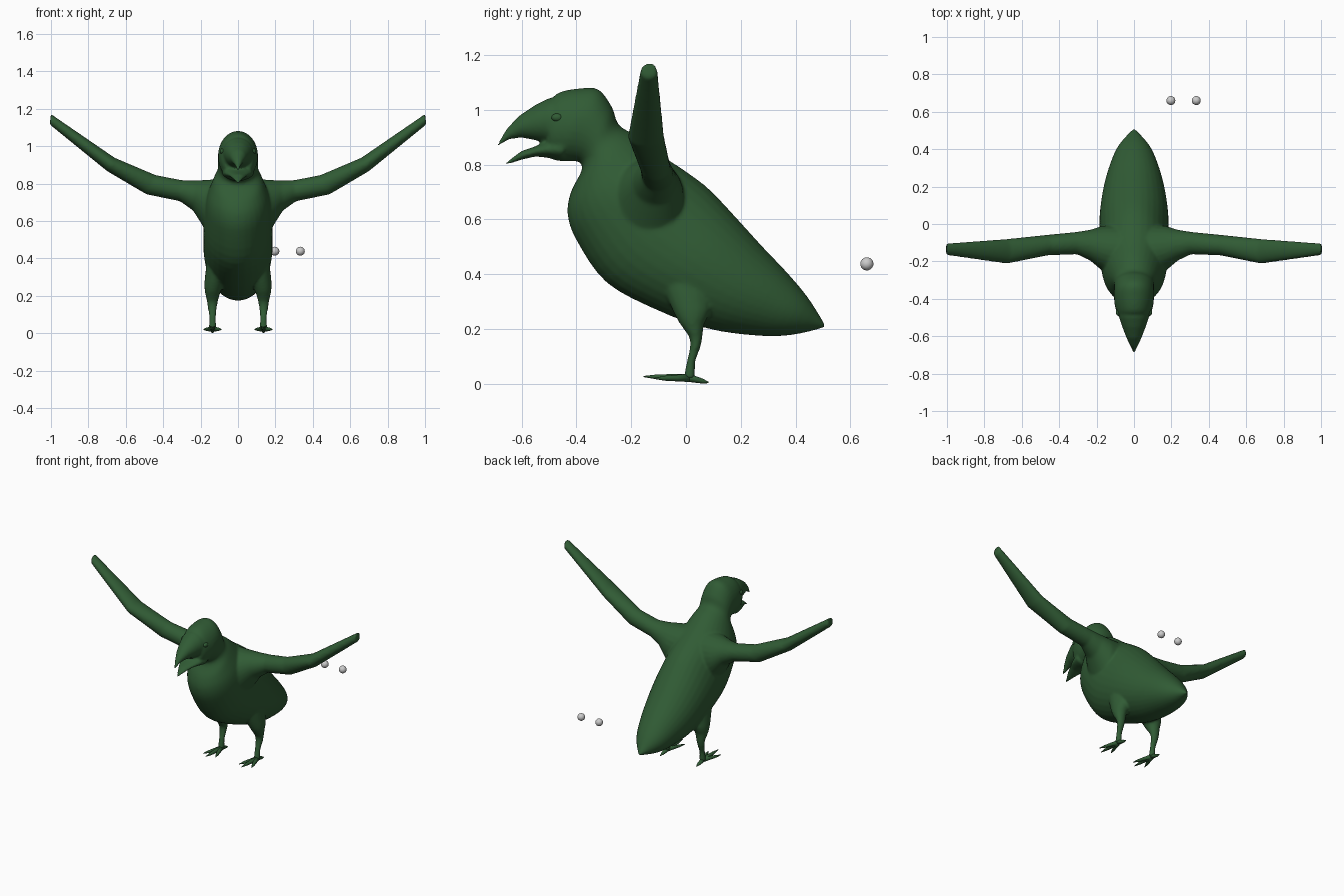
import bpy, bmesh, math
from mathutils import Vector

if "Cube" in bpy.data.objects:
    bpy.data.objects.remove(bpy.data.objects["Cube"])

green = bpy.data.materials.new("dark_green")
green.diffuse_color = (0.03, 0.105, 0.035, 1)
green.use_nodes = True
green.node_tree.nodes["Principled BSDF"].inputs["Base Color"].default_value = green.diffuse_color


def smooth_rings(rings, steps):
    """Catmull-Rom interpolation between rings (top, bottom, half width)."""
    flat = [list(t) + list(b) + [w] for t, b, w in rings]
    out = []
    for i in range(len(flat) - 1):
        p0, p1, p2 = flat[max(i - 1, 0)], flat[i], flat[i + 1]
        p3 = flat[min(i + 2, len(flat) - 1)]
        for k in range(steps):
            u = k / steps
            out.append([0.5 * (2 * b + (c - a) * u + (2 * a - 5 * b + 4 * c - d) * u * u
                               + (3 * b - a - 3 * c + d) * u ** 3)
                        for a, b, c, d in zip(p0, p1, p2, p3)])
    out.append(flat[-1])
    return [(f[0:3], f[3:6], f[6]) for f in out]


def loft(name, rings, side, n=24, steps=1):
    """Skin of ellipses, each spanned by a top point, a bottom point and a half width."""
    bm = bmesh.new()
    side = Vector(side)
    loops = []
    for t, b, w in smooth_rings(rings, steps):
        t, b = Vector(t), Vector(b)
        c, h = (t + b) / 2, (t - b) / 2
        loops.append([bm.verts.new(c + h * math.cos(a) + side * w * math.sin(a))
                      for a in (2 * math.pi * i / n for i in range(n))])
    for l0, l1 in zip(loops, loops[1:]):
        for i in range(n):
            j = (i + 1) % n
            bm.faces.new((l0[i], l0[j], l1[j], l1[i]))
    bm.faces.new(loops[0])
    bm.faces.new(loops[-1])
    bmesh.ops.recalc_face_normals(bm, faces=bm.faces)
    me = bpy.data.meshes.new(name)
    bm.to_mesh(me)
    bm.free()
    for p in me.polygons:
        p.use_smooth = True
    me.materials.append(green)
    ob = bpy.data.objects.new(name, me)
    bpy.context.collection.objects.link(ob)
    return ob


def profile(rows):
    """Rows of top y, top z, bottom y, bottom z, half width on the centre plane."""
    return [((0, r[0], r[1]), (0, r[2], r[3]), r[4]) for r in rows]


X, Y = (1, 0, 0), (0, 1, 0)

# Trunk, neck and head
body = loft("bird_body", profile([
    (-.49, 1.04, -.51, .84, .078), (-.46, 1.065, -.49, .82, .092),
    (-.39, 1.078, -.45, .812, .105), (-.32, 1.075, -.42, .812, .107),
    (-.27, 1.01, -.39, .81, .107), (-.245, .945, -.38, .78, .11),
    (-.18, .905, -.42, .70, .135), (-.09, .835, -.432, .62, .165),
    (0, .775, -.40, .525, .178), (.085, .71, -.29, .37, .184),
    (.18, .61, -.10, .267, .184), (.28, .50, .08, .202, .165),
    (.37, .405, .25, .177, .13), (.445, .315, .38, .178, .085),
    (.51, .212, .508, .206, .005)]), X, 32, 4)

# Open beak
upper = loft("upper_beak", profile([
    (-.44, 1.05, -.44, .88, .088), (-.50, 1.043, -.50, .88, .08),
    (-.55, 1.018, -.545, .888, .064), (-.61, .978, -.60, .899, .042),
    (-.655, .93, -.645, .893, .022), (-.69, .872, -.686, .866, .005)]), X)
lower = loft("lower_beak", profile([
    (-.45, .90, -.45, .814, .088), (-.51, .885, -.51, .826, .074),
    (-.55, .867, -.55, .83, .056), (-.60, .85, -.60, .818, .034),
    (-.66, .806, -.66, .798, .006)]), X)

parts = [body, upper, lower]
for s, tag in ((1, "left"), (-1, "right")):
    # Raised wing: top x, z, bottom x, z, centre y, half depth
    wing = [(1.0, 1.172, 1.007, 1.115, -.135, .031), (.66, .938, .70, .866, -.146, .066),
            (.44, .845, .49, .742, -.113, .055), (.30, .818, .31, .705, -.102, .06),
            (.23, .816, .24, .655, -.113, .082), (.16, .82, .18, .56, -.13, .12),
            (.04, .83, .06, .48, -.15, .15)]
    parts.append(loft(tag + "_wing", [((s * a, y, b), (s * c, y, d), w)
                                      for a, b, c, d, y, w in wing], Y))
    # Leg: x, y, z, y radius, x radius
    leg = [(.11, .0, .36, .09, .06), (.127, .02, .27, .07, .053), (.135, .022, .22, .045, .042),
           (.137, .036, .17, .024, .03), (.137, .033, .13, .019, .024),
           (.136, .018, .08, .016, .018), (.136, .012, .02, .021, .021)]
    parts.append(loft(tag + "_leg", [((s * x, y - r, z), (s * x, y + r, z), w)
                                     for x, y, z, r, w in leg], X, 16, 2))
    # Three front toes and one hind toe
    for i, (tx, ty, tz) in enumerate([(.135, -.155, .027), (.09, -.115, .02),
                                      (.183, -.115, .02), (.137, .083, .005)]):
        start, end = Vector((.136, .012, .022)), Vector((tx, ty, tz))
        rows = []
        for u, r in ((0, .015), (.35, .012), (.7, .009), (1, .002)):
            p = start.lerp(end, u)
            p.z = max(p.z, r)
            rows.append(((s * p.x, p.y, p.z + r), (s * p.x, p.y, p.z - r), r * 1.1))
        loft(f"{tag}_toe_{i + 1}", rows, X, 8)

# Fuse trunk, beak, wings and legs into one soft skin
bpy.ops.object.select_all(action='DESELECT')
for ob in parts:
    ob.select_set(True)
bpy.context.view_layer.objects.active = body
bpy.ops.object.join()
remesh = body.modifiers.new("fuse", 'REMESH')
remesh.mode = 'VOXEL'
remesh.voxel_size = .008
remesh.use_smooth_shade = True
soften = body.modifiers.new("soften", 'SMOOTH')
soften.factor = .5
soften.iterations = 6


def ball(name, loc, scale, mat=None):
    bpy.ops.mesh.primitive_uv_sphere_add(segments=24, ring_count=12, radius=1, location=loc)
    ob = bpy.context.object
    ob.name = name
    ob.scale = scale
    bpy.ops.object.shade_smooth()
    if mat:
        ob.data.materials.append(mat)


# Eyes set in the head
for s, tag in ((1, "left"), (-1, "right")):
    ball(tag + "_eye", (s * .083, -.47, .972), (.014, .021, .015), green)

# Two loose grey balls behind the bird
for i, x in enumerate((.197, .333)):
    ball(f"loose_ball_{i + 1}", (x, .66, .438), (.024, .024, .024))
